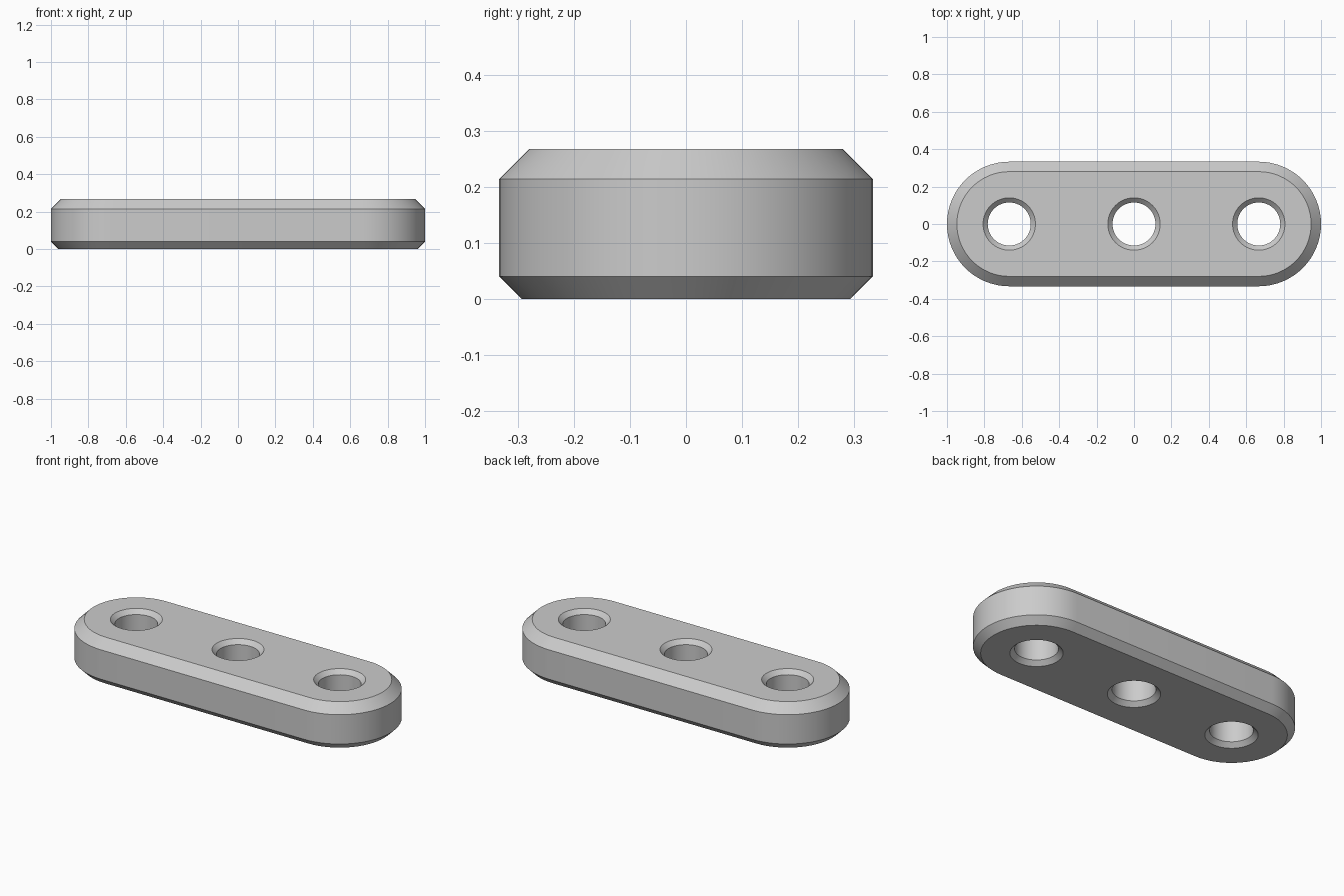
import bpy
import bmesh
from math import cos, sin, pi, radians

cube = bpy.data.objects.get("Cube")
if cube:
    bpy.data.objects.remove(cube, do_unlink=True)

HEIGHT = 0.267
END_X = 0.667          # centre of the rounded ends and outer holes
RADIUS = 0.333
TOP_CUT, BOTTOM_CUT = 0.053, 0.04
HOLE, SINK = 0.115, 0.025
STEPS = 32

grey = bpy.data.materials.new("light_grey")
grey.use_nodes = True
colour = (0.6, 0.6, 0.6, 1)
grey.diffuse_color = colour
grey.node_tree.nodes["Principled BSDF"].inputs["Base Color"].default_value = colour


def slot_outline(radius):
    """Rounded bar outline, counter-clockwise."""
    points = []
    for side in (1, -1):
        for i in range(STEPS + 1):
            a = pi * i / STEPS - pi / 2
            points.append((side * (END_X + radius * cos(a)), side * radius * sin(a)))
    return points


def circle_outline(x, radius):
    count = STEPS * 2
    return [(x + radius * cos(2 * pi * i / count), radius * sin(2 * pi * i / count))
            for i in range(count)]


def add_wall(bm, rings):
    """Join stacked (outline, height) rings and return the end edges."""
    rows = [[bm.verts.new((x, y, z)) for x, y in outline] for outline, z in rings]
    n = len(rows[0])
    for low, high in zip(rows, rows[1:]):
        for i in range(n):
            j = (i + 1) % n
            bm.faces.new((low[i], low[j], high[j], high[i]))
    return [[bm.edges.get((row[i], row[(i + 1) % n])) for i in range(n)]
            for row in (rows[0], rows[-1])]


bm = bmesh.new()

# Chamfered outer wall
walls = [add_wall(bm, [
    (slot_outline(RADIUS - BOTTOM_CUT), 0),
    (slot_outline(RADIUS), BOTTOM_CUT),
    (slot_outline(RADIUS), HEIGHT - TOP_CUT),
    (slot_outline(RADIUS - TOP_CUT), HEIGHT)])]

# Three through holes, countersunk at both ends
for x in (-END_X, 0, END_X):
    walls.append(add_wall(bm, [
        (circle_outline(x, HOLE + SINK), 0),
        (circle_outline(x, HOLE), SINK),
        (circle_outline(x, HOLE), HEIGHT - SINK),
        (circle_outline(x, HOLE + SINK), HEIGHT)]))

# Flat bottom and top around the holes
for end, z in ((0, -1), (1, 1)):
    edges = [e for wall in walls for e in wall[end]]
    bmesh.ops.triangle_fill(bm, edges=edges, use_beauty=True, normal=(0, 0, z))

bmesh.ops.recalc_face_normals(bm, faces=bm.faces[:])
mesh = bpy.data.meshes.new("drilled_bar")
bm.to_mesh(mesh)
bm.free()
mesh.materials.append(grey)

bar = bpy.data.objects.new("drilled_bar", mesh)
bpy.context.collection.objects.link(bar)
bpy.ops.object.select_all(action="DESELECT")
bar.select_set(True)
bpy.context.view_layer.objects.active = bar
bpy.ops.object.shade_smooth_by_angle(angle=radians(30))
